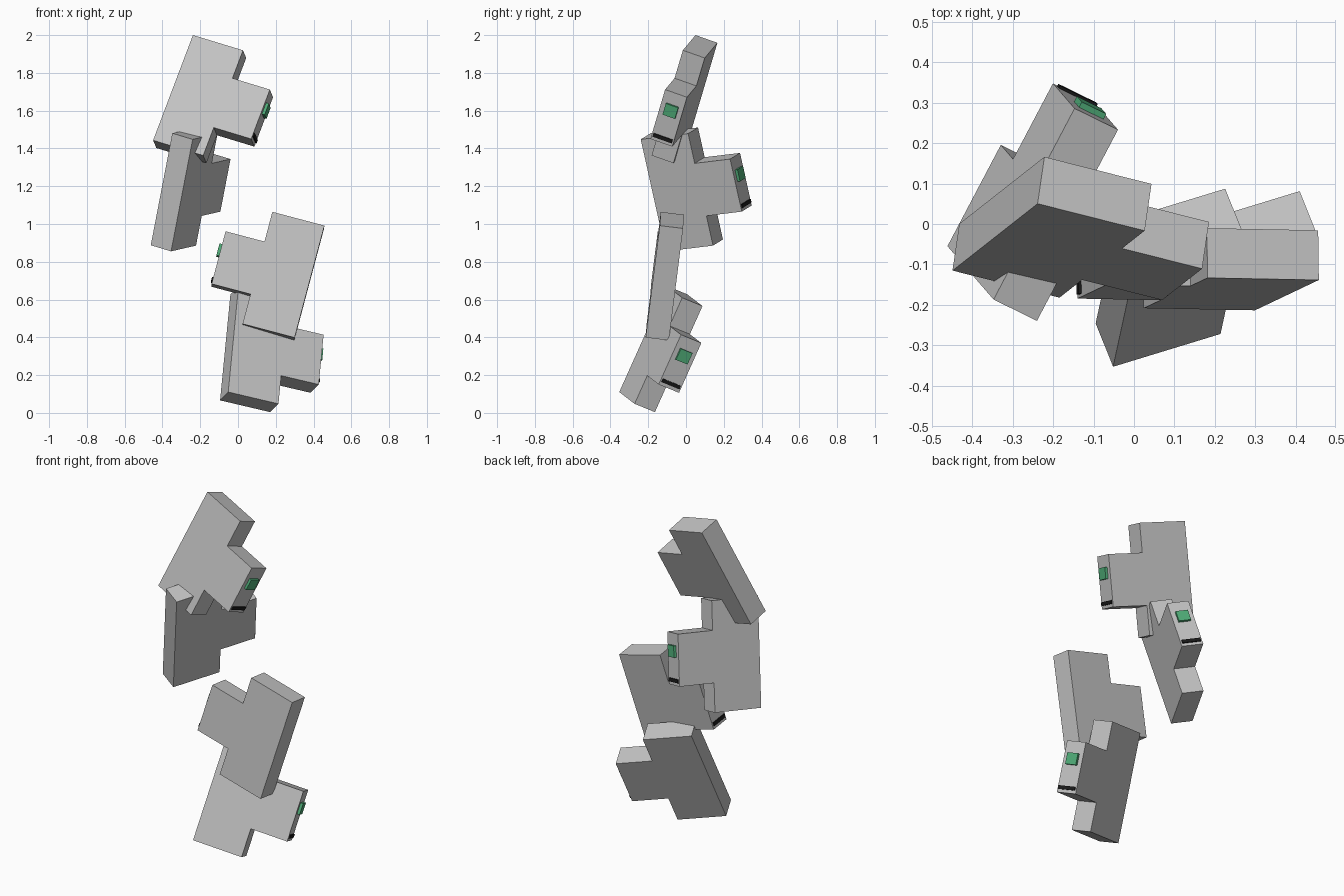
import bpy, bmesh
from mathutils import Matrix, Vector

if "Cube" in bpy.data.objects:
    bpy.data.objects.remove(bpy.data.objects["Cube"])

# Shared dimensions of every block
LENGTH, WIDTH, THICK = 0.618, 0.285, 0.124
TAB_REACH, TAB_HEIGHT = 0.213, 0.29


def material(name, color, roughness=0.6):
    mat = bpy.data.materials.new(name)
    mat.use_nodes = True
    mat.diffuse_color = color
    bsdf = mat.node_tree.nodes["Principled BSDF"]
    bsdf.inputs["Base Color"].default_value = color
    bsdf.inputs["Roughness"].default_value = roughness
    return mat


grey = material("light_grey", (0.55, 0.55, 0.55, 1))
green = material("green", (0.08, 0.42, 0.19, 1))
black = material("black", (0.01, 0.01, 0.01, 1))


def finish(bm, name, mat):
    bmesh.ops.recalc_face_normals(bm, faces=bm.faces)
    mesh = bpy.data.meshes.new(name)
    bm.to_mesh(mesh)
    bm.free()
    mesh.materials.append(mat)
    return mesh


def tee_mesh():
    # T-shaped outline in the xz plane, extruded through its thickness
    x, z = WIDTH / 2, LENGTH / 2
    end, half = x + TAB_REACH, TAB_HEIGHT / 2
    outline = [(-x, -z), (x, -z), (x, -half), (end, -half),
               (end, half), (x, half), (x, z), (-x, z)]
    bm = bmesh.new()
    face = bm.faces.new([bm.verts.new((px, -THICK / 2, pz)) for px, pz in outline])
    new = bmesh.ops.extrude_face_region(bm, geom=[face])["geom"]
    bmesh.ops.translate(bm, vec=(0, THICK, 0),
                        verts=[v for v in new if isinstance(v, bmesh.types.BMVert)])
    return finish(bm, "tee_block", grey)


def plate_mesh(name, mat, raised, across, height, z):
    # Small raised plate on the end face of the tab
    bm = bmesh.new()
    center = Vector((WIDTH / 2 + TAB_REACH + raised / 2 - 0.002, 0, z))
    size = Matrix.Diagonal((raised + 0.004, across, height, 1))
    bmesh.ops.create_cube(bm, size=1, matrix=Matrix.Translation(center) @ size)
    return finish(bm, name, mat)


parts = {
    "block": tee_mesh(),
    "green_button": plate_mesh("green_button", green, 0.015, 0.07, 0.065, 0.045),
    "dark_strip": plate_mesh("dark_strip", black, 0.007, 0.108, 0.02, -0.117),
}

# Each block: centre, direction its tab points, direction of its upper end
blocks = {
    "top": ((-0.203, -0.008, 1.661), (0.266, -0.067, -0.08), (0.21, 0.165, 0.555)),
    "upper": ((-0.285, -0.022, 1.183), (0.132, 0.25, 0.031), (0.115, -0.133, 0.597)),
    "lower": ((0.24, -0.112, 0.724), (-0.274, 0.006, 0.079), (0.158, 0.075, 0.593)),
    "bottom": ((0.087, -0.133, 0.338), (0.265, 0.081, -0.062), (0.055, 0.253, 0.564)),
}

for label, (center, tab, up) in blocks.items():
    z = Vector(up).normalized()
    y = z.cross(Vector(tab)).normalized()
    x = y.cross(z)
    frame = Matrix((x, y, z)).transposed().to_4x4()
    frame.translation = center
    for part, mesh in parts.items():
        obj = bpy.data.objects.new(f"{label}_{part}", mesh)
        bpy.context.collection.objects.link(obj)
        obj.matrix_world = frame
